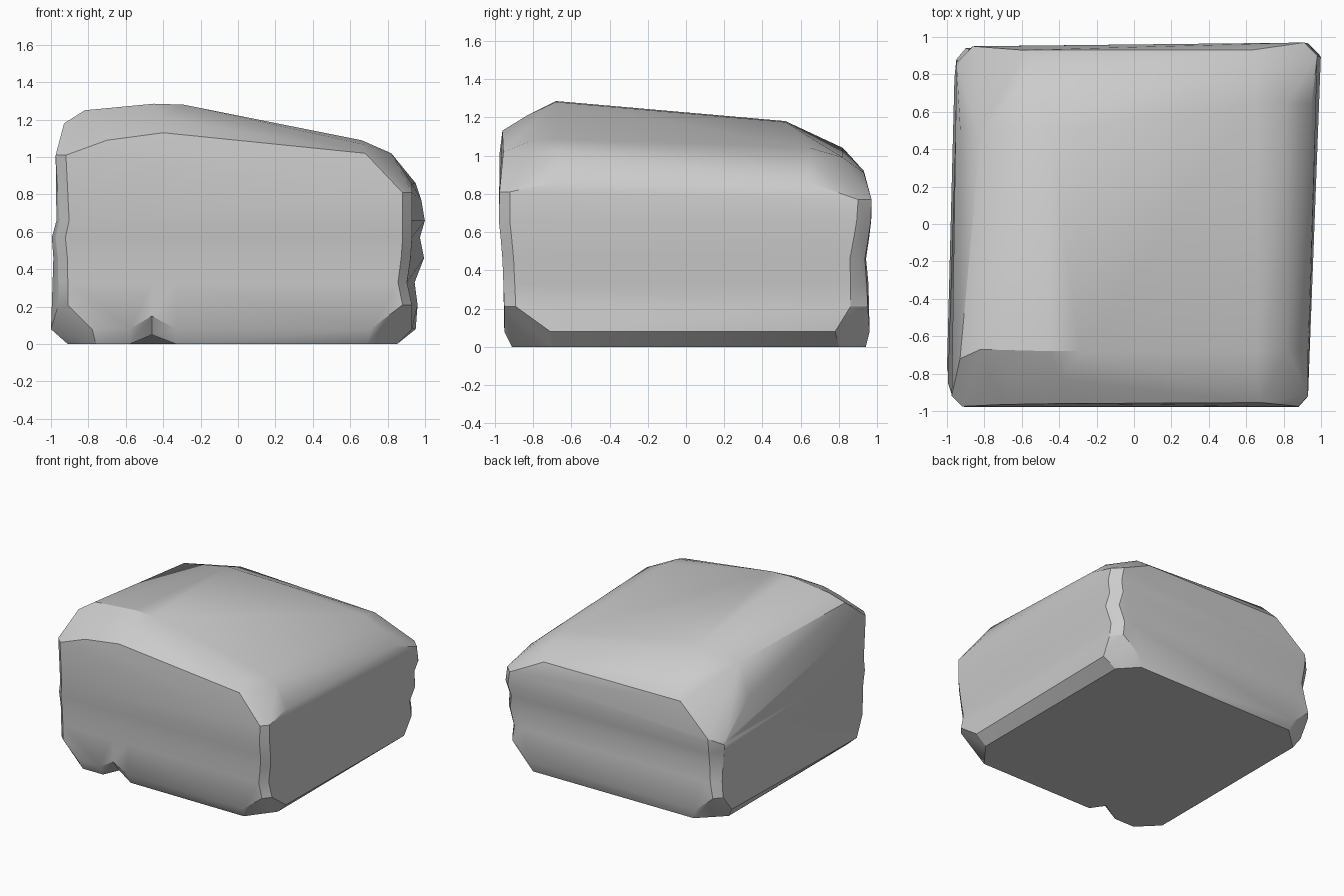
import bpy, bmesh

if "Cube" in bpy.data.objects:
    bpy.data.objects.remove(bpy.data.objects["Cube"])

# Base corners: (x, y) going round from front-left
FOOT = [(-.76, -.91), (-.91, -.76), (.69, -.91), (.85, -.70),
        (.85, .80), (.72, .94), (-.72, .93), (-.91, .75)]
SKIRT = [(-.78, -.95), (-1.0, -.77), (.71, -.95), (.93, -.71),
         (.95, .78), (.75, .96), (-.75, .95), (-.96, .78)]
POSTS = [(-.91, -.95), (-.96, -.90), (.88, -.95), (.93, -.89),
         (.96, .86), (.90, .95), (-.90, .94), (-.95, .88)]

points = [(x, y, z) for ring, z in ((FOOT, 0), (SKIRT, .08), (POSTS, .21)) for x, y in ring]

# Upper corner facets and sloping crown
points += [
    (-.92, -.975, 1.01), (-.975, -.92, 1.01), (-.70, -.965, 1.09), (-.40, -.96, 1.13),
    (-.66, -.83, 1.20), (-.82, -.67, 1.25), (-.93, -.72, 1.18),
    (-.45, -.68, 1.285), (-.29, -.68, 1.28), (-.40, -.83, 1.21),
    (.88, -.975, .81), (.93, -.92, .81), (.68, -.955, 1.02), (.66, -.83, 1.07),
    (.66, -.68, 1.09), (.82, -.67, 1.02), (.93, -.69, .86),
    (.98, .90, .77), (.91, .97, .77), (.95, .64, .86), (.82, .65, .97),
    (.66, .65, 1.04), (.66, .82, .99), (.63, .93, .91),
    (-.45, .52, 1.18), (-.29, .52, 1.175), (-.82, .48, 1.127), (-.93, .52, .89),
    (-.55, .82, 1.04), (-.60, .93, .92), (-.95, .86, .63), (-.86, .95, .69)]

bm = bmesh.new()
for p in points:
    bm.verts.new(p)
bmesh.ops.convex_hull(bm, input=bm.verts)
bmesh.ops.delete(bm, geom=[v for v in bm.verts if not v.link_faces], context='VERTS')
bmesh.ops.dissolve_limit(bm, angle_limit=.05, verts=bm.verts, edges=bm.edges)


def cut(faces, co, no):
    geom = set(faces)
    for f in faces:
        geom.update(f.edges)
        geom.update(f.verts)
    bmesh.ops.bisect_plane(bm, geom=list(geom), plane_co=co, plane_no=no, dist=1e-4)


# Weathered layers: outward (x, y) shift at corners FL, FR, BR, BL
LAYERS = {
    .33: ((0, 0), (-.03, 0), (-.02, -.01), (-.02, -.01)),
    .46: ((0, 0), (-.01, 0), (.03, -.025), (-.03, -.03)),
    .57: ((.01, 0), (0, .005), (0, -.01), (-.01, -.01)),
    .66: ((-.015, .015), (0, .01), (.025, 0), (0, 0))}
for z in LAYERS:
    cut(bm.faces[:], (0, 0, z), (0, 0, 1))
for v in bm.verts:
    for z, shifts in LAYERS.items():
        if abs(v.co.z - z) < .002:
            u, w = (v.co.x + 1) / 2, (v.co.y + 1) / 2
            weights = ((1-u)*(1-w), u*(1-w), u*w, (1-u)*w)
            dx = sum(k * s[0] for k, s in zip(weights, shifts))
            dy = sum(k * s[1] for k, s in zip(weights, shifts))
            v.co.x += dx * v.co.x
            v.co.y += dy * v.co.y

# Chip in the front lower edge
for x in (-.58, -.46, -.33):
    strip = [f for f in bm.faces if f.calc_center_median().y < -.85
             and f.calc_center_median().z < .33 and abs(f.normal.x) < .3]
    cut(strip, (x, 0, 0), (1, 0, 0))
for v in bm.verts:
    if abs(v.co.x + .46) < .003 and v.co.y < -.85:
        if v.co.z < .01:
            v.co.y += .04
            v.co.z = .05
        elif v.co.z < .12:
            v.co.z = .15

bmesh.ops.recalc_face_normals(bm, faces=bm.faces)
mesh = bpy.data.meshes.new("rock_block")
bm.to_mesh(mesh)
bm.free()
rock = bpy.data.objects.new("rock_block", mesh)
bpy.context.collection.objects.link(rock)
bpy.context.view_layer.objects.active = rock
rock.select_set(True)
bpy.ops.object.shade_smooth_by_angle(angle=.45)
